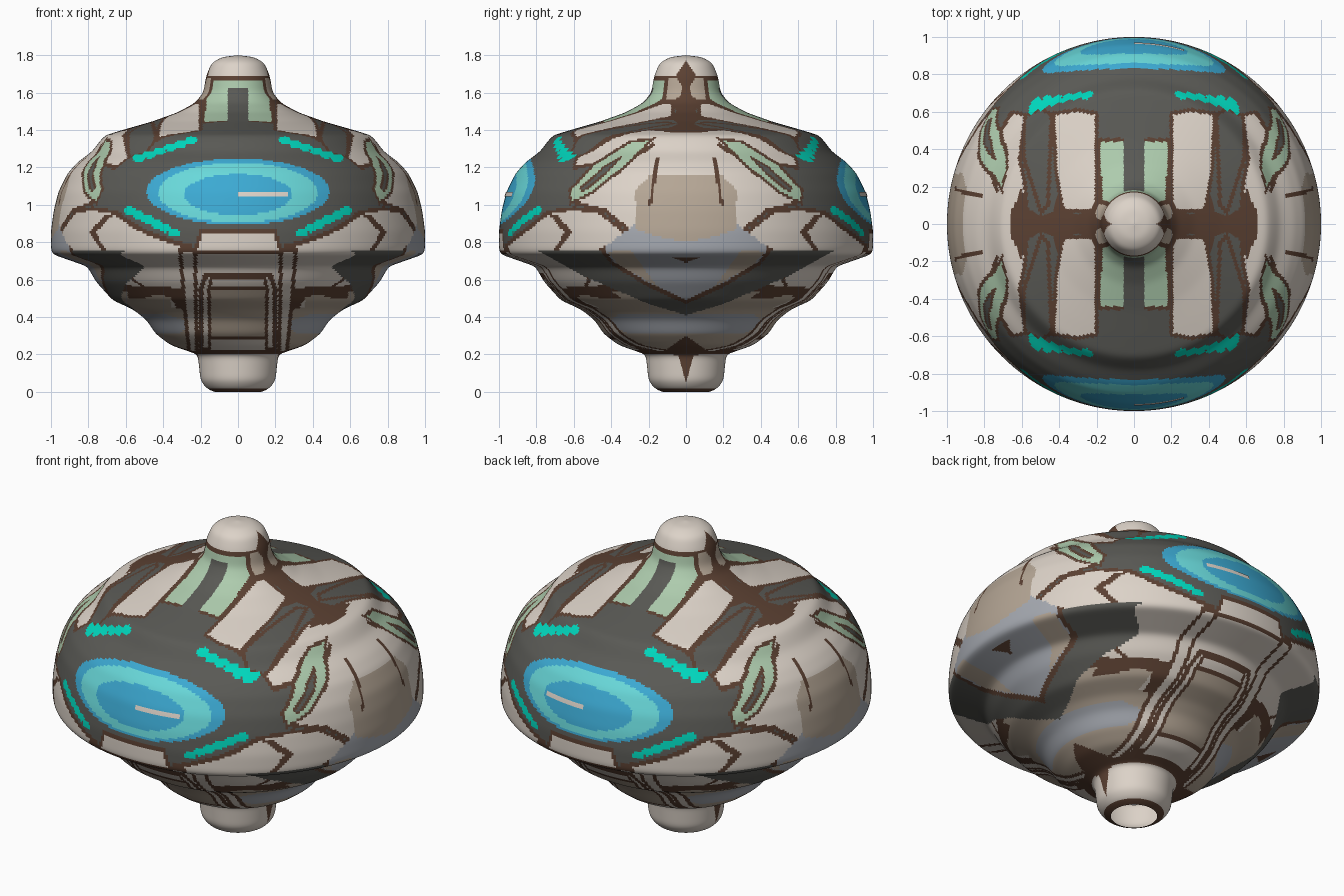
import bpy, bmesh, math
from mathutils import Vector
from mathutils.geometry import intersect_point_line

cube = bpy.data.objects.get("Cube")
if cube:
    bpy.data.objects.remove(cube, do_unlink=True)

# Flat colours (linear)
PALETTE = {
    "ivory": (.72, .65, .58), "charcoal": (.10, .10, .09), "brown": (.105, .052, .032),
    "sage": (.42, .60, .42), "blue": (.045, .40, .65), "aqua": (.14, .69, .70),
    "teal": (0, .68, .51), "tan": (.46, .38, .30), "slate": (.38, .40, .44),
}
NAMES = list(PALETTE)


def make_material(name):
    mat = bpy.data.materials.new(name)
    mat.use_nodes = True
    rgba = (*PALETTE[name], 1)
    mat.diffuse_color = rgba
    bsdf = mat.node_tree.nodes["Principled BSDF"]
    bsdf.inputs["Base Color"].default_value = rgba
    bsdf.inputs["Roughness"].default_value = .6
    return mat


MATERIALS = {name: make_material(name) for name in NAMES}

# Lathe profile (radius, height), from the open stem to the knob top
PROFILE = [(.125, 0), (.165, .015), (.2, .06), (.215, .2), (.26, .215), (.36, .25), (.44, .31),
           (.49, .385), (.56, .44), (.67, .49), (.76, .59), (.805, .67), (.99, .735),
           (1, .755), (1, .86), (.985, .97), (.96, 1.07), (.91, 1.17), (.855, 1.23),
           (.78, 1.285), (.735, 1.345), (.71, 1.372), (.6, 1.405), (.46, 1.445), (.32, 1.495),
           (.23, 1.545), (.185, 1.6), (.17, 1.69), (.14, 1.76), (.085, 1.79), (0, 1.8)]


def resample(points, step, smoothing):
    """Evenly spaced profile with softened corners."""
    out = []
    for a, b in zip(points, points[1:]):
        a, b = Vector(a), Vector(b)
        count = max(2, round((b - a).length / step))
        out += [a.lerp(b, i / count) for i in range(count)]
    out.append(Vector(points[-1]))
    for _ in range(smoothing):
        inner = [(p + 2 * q + r) / 4 for p, q, r in zip(out, out[1:], out[2:])]
        out = [out[0], *inner, out[-1]]
    return out


# Paint layers: each returns a colour name for a surface point, or None
layers = []


def project(view, x, y, z):
    return {"front": (x, z), "side": (y, z), "top": (x, y)}[view]


def panel(view, colour, pts, edge=.02):
    """Polygon seen along one axis, with a brown outline of width edge."""
    pts = [Vector(p) for p in pts]
    sides = list(zip(pts, pts[1:] + pts[:1]))
    lo = [min(p[i] for p in pts) for i in (0, 1)]
    hi = [max(p[i] for p in pts) for i in (0, 1)]

    def paint(x, y, z):
        if view == "top" and z < .9:
            return None
        u, v = project(view, x, y, z)
        if not (lo[0] < u < hi[0] and lo[1] < v < hi[1]):
            return None
        inside = False
        for a, b in sides:
            if (a.y > v) != (b.y > v) and u < a.x + (v - a.y) * (b.x - a.x) / (b.y - a.y):
                inside = not inside
        if not inside:
            return None
        here = Vector((u, v))
        for a, b in sides if edge else ():
            near, t = intersect_point_line(here, a, b)
            near = a.lerp(b, min(1, max(0, t)))
            if (Vector(near[:2]) - here).length < edge:
                return "brown"
        return colour
    layers.append(paint)


def ellipse(colour, cx, cz, rx, rz):
    def paint(x, y, z):
        if ((x - cx) / rx) ** 2 + ((z - cz) / rz) ** 2 < 1:
            return colour
    layers.append(paint)


def band(colour, low, high):
    def paint(x, y, z):
        if low <= z < high:
            return colour
    layers.append(paint)


# Base colours of hull halves
band("ivory", -1, .755)
band("charcoal", .755, 1.56)
band("ivory", 1.56, 2)

# Plates that wrap over the lip
panel("side", "ivory", [(.29, .84), (.46, .97), (.6, .99), (.74, .97), (.97, .79), (.97, .5), (.55, .5), (.45, .75)])
panel("side", "brown", [(.74, .96), (.68, .94), (.61, .85), (.68, .76), (.71, .76), (.65, .85)], 0)

# Lower hull plating
panel("front", "brown", [(.28, .55), (.7, .575), (.68, .54), (.4, .515), (.34, .48), (.32, .4), (.28, .4)], 0)
panel("front", "tan", [(.36, .51), (.68, .54), (.68, .46), (.5, .4), (.36, .4)], 0)
panel("side", "tan", [(-1, .48), (.42, .5), (.5, .42), (.4, .2), (-1, .2)], 0)
panel("side", "brown", [(.34, .5), (.42, .55), (.64, .56), (.6, .53), (.45, .5)], 0)
panel("side", "slate", [(-1, .42), (.36, .42), (.42, .36), (.3, .31), (-1, .31)], 0)

# Charcoal chevron on each flank
panel("side", "charcoal", [(-.4, .56), (0, .41), (.2, .47), (.55, .62), (.8, .76), (-.4, .76)], 0)

# Centre ladder below the eye
panel("front", "ivory", [(-1, .77), (.32, .77), (.3, .5), (.27, .2), (-1, .2)])
panel("front", "ivory", [(-1, .76), (.24, .76), (.23, .2), (-1, .2)])
panel("front", "ivory", [(-1, .64), (.18, .64), (.21, .55), (.21, .21), (-1, .21)], .025)
panel("front", "ivory", [(-1, .625), (.15, .625), (.165, .545), (-1, .545)])
panel("front", "tan", [(-1, .56), (.165, .56), (.16, .28), (-1, .28)], .018)
panel("front", "ivory", [(-1, .295), (.16, .295), (.16, .21), (-1, .21)], .015)
panel("front", "ivory", [(-1, .87), (.2, .87), (.245, .74), (-1, .74)])

# Flank plating and grey keel plate
panel("side", "ivory", [(-1, 1.39), (.2, 1.39), (.27, 1.3), (.63, 1.01), (.44, .96), (.3, .85), (.46, .75), (-1, .75)])
panel("side", "slate", [(-.4, .65), (0, .47), (.2, .56), (.4, .68), (.46, .76), (.26, .88), (-.4, .88)])
panel("side", "slate", [(-1, .72), (.4, .72), (.44, .77), (.27, .9), (-1, .9)], 0)
panel("side", "tan", [(.3, .76), (.42, .75), (.36, .68), (.15, .56)], 0)
panel("side", "tan", [(-1, 1.17), (.19, 1.16), (.27, 1.08), (.27, .87), (.15, .83), (0, .8), (-1, .8)], 0)
panel("side", "brown", [(-.08, .72), (.08, .72), (0, .69)], 0)
panel("side", "brown", [(.14, 1.25), (.16, 1.25), (.2, 1.0), (.185, 1.0)], 0)

# Crown plating
panel("top", "ivory", [(.19, .06), (.19, .6), (.3, .62), (.44, .6), (.43, .3), (.39, .06)])
panel("top", "charcoal", [(.43, .59), (.5, .63), (.6, .58), (.6, .35), (.5, .04), (.45, .1)])
panel("top", "ivory", [(.57, .59), (.66, .61), (.75, .45), (.78, .28), (.71, .1), (.69, -.2), (.56, -.2), (.57, .2), (.6, .35)])
panel("side", "ivory", [(-1, 1.4), (.17, 1.4), (.17, 1.28), (-1, 1.28)], 0)
panel("top", "brown", [(.12, -.1), (.17, .2), (.22, .09), (.3, .05), (.36, .07), (.4, .16), (.44, .06),
                       (.5, .04), (.56, .08), (.61, .2), (.63, .12), (.66, .07), (.65, -.1)], 0)

# Sage vents with charcoal slots
panel("side", "sage", [(.16, 1.36), (.3, 1.345), (.5, 1.22), (.63, 1.08), (.62, 1.0), (.5, 1.06), (.33, 1.19)], .014)
panel("side", "charcoal", [(.33, 1.27), (.43, 1.215), (.57, 1.09), (.55, 1.065), (.42, 1.17)], .01)

# Knob front and sides
panel("top", "sage", [(-1, -.5), (.19, -.5), (.2, .46), (-1, .46)])
panel("top", "charcoal", [(-1, -.5), (.055, -.5), (.055, .5), (-1, .5)], 0)
panel("front", "brown", [(-1, 1.69), (.2, 1.69), (.2, 1.5), (-1, 1.5)], 0)
panel("front", "sage", [(-1, 1.67), (.165, 1.67), (.17, 1.5), (-1, 1.5)], 0)
panel("front", "charcoal", [(-1, 1.62), (.055, 1.62), (.055, 1.5), (-1, 1.5)], 0)
panel("side", "tan", [(-1, 1.7), (.11, 1.7), (.13, 1.54), (-1, 1.54)])
band("ivory", 1.69, 2)
band("brown", 1.675, 1.69)
panel("side", "brown", [(-.1, 1.7), (0, 1.77), (.055, 1.69), (.02, 1.63), (.03, 1.58), (.1, 1.54), (-.1, 1.5)], 0)

# Stem
band("ivory", -1, .2)
panel("side", "brown", [(-.1, .22), (0, .3), (.1, .23), (.1, .21), (.04, .19), (0, .05)], 0)
band("brown", -1, .018)

# Eye
ellipse("blue", 0, 1.07, .49, .178)
ellipse("aqua", 0, 1.065, .425, .16)
ellipse("blue", 0, 1.055, .29, .11)

# Beaded teal light strips
for start, end, height in (((.25, 1.345), (.53, 1.25), .021), ((.34, .85), (.58, .97), .022)):
    for i in range(6):
        bead = Vector(start).lerp(Vector(end), i / 5)
        ellipse("teal", bead.x, bead.y, .032, height)


def colour_at(p):
    for paint in reversed(layers):
        colour = paint(abs(p.x), abs(p.y), p.z)
        if colour:
            return NAMES.index(colour)
    return 0


def lathe(name, profile, start, end, segments):
    """Revolve a profile through a range of angles."""
    bm = bmesh.new()
    grid = []
    for r, z in profile:
        angles = [start + (end - start) * i / segments for i in range(segments + 1)]
        grid.append([bm.verts.new((r * math.cos(a), r * math.sin(a), z)) for a in angles])
    for low, high in zip(grid, grid[1:]):
        for i in range(segments):
            bm.faces.new((low[i], low[i + 1], high[i + 1], high[i]))
    bmesh.ops.remove_doubles(bm, verts=bm.verts, dist=1e-5)
    for face in bm.faces:
        face.smooth = True
    mesh = bpy.data.meshes.new(name)
    bm.to_mesh(mesh)
    bm.free()
    obj = bpy.data.objects.new(name, mesh)
    bpy.context.collection.objects.link(obj)
    return obj


# Painted hull: one quarter, mirrored front to back and side to side
outline = resample(PROFILE, .0125, 4)
hull = lathe("hull", outline, 0, math.pi / 2, 120)
for name in NAMES:
    hull.data.materials.append(MATERIALS[name])
for poly in hull.data.polygons:
    poly.material_index = colour_at(poly.center)
mirror = hull.modifiers.new("mirror", "MIRROR")
mirror.use_axis = (True, True, False)
mirror.merge_threshold = .0001

# Eye glints: thin curved plates, on the +x half of both eyes
glint_rows = [(p.x + .004, p.y) for p in outline if 1.035 < p.y < 1.075]
for name, angle, turn in (("front_glint", -math.pi / 2, 1), ("back_glint", math.pi / 2, -1)):
    ends = sorted((angle, angle + turn * .28))
    glint = lathe(name, glint_rows, *ends, 16)
    glint.data.materials.append(MATERIALS["ivory"])
